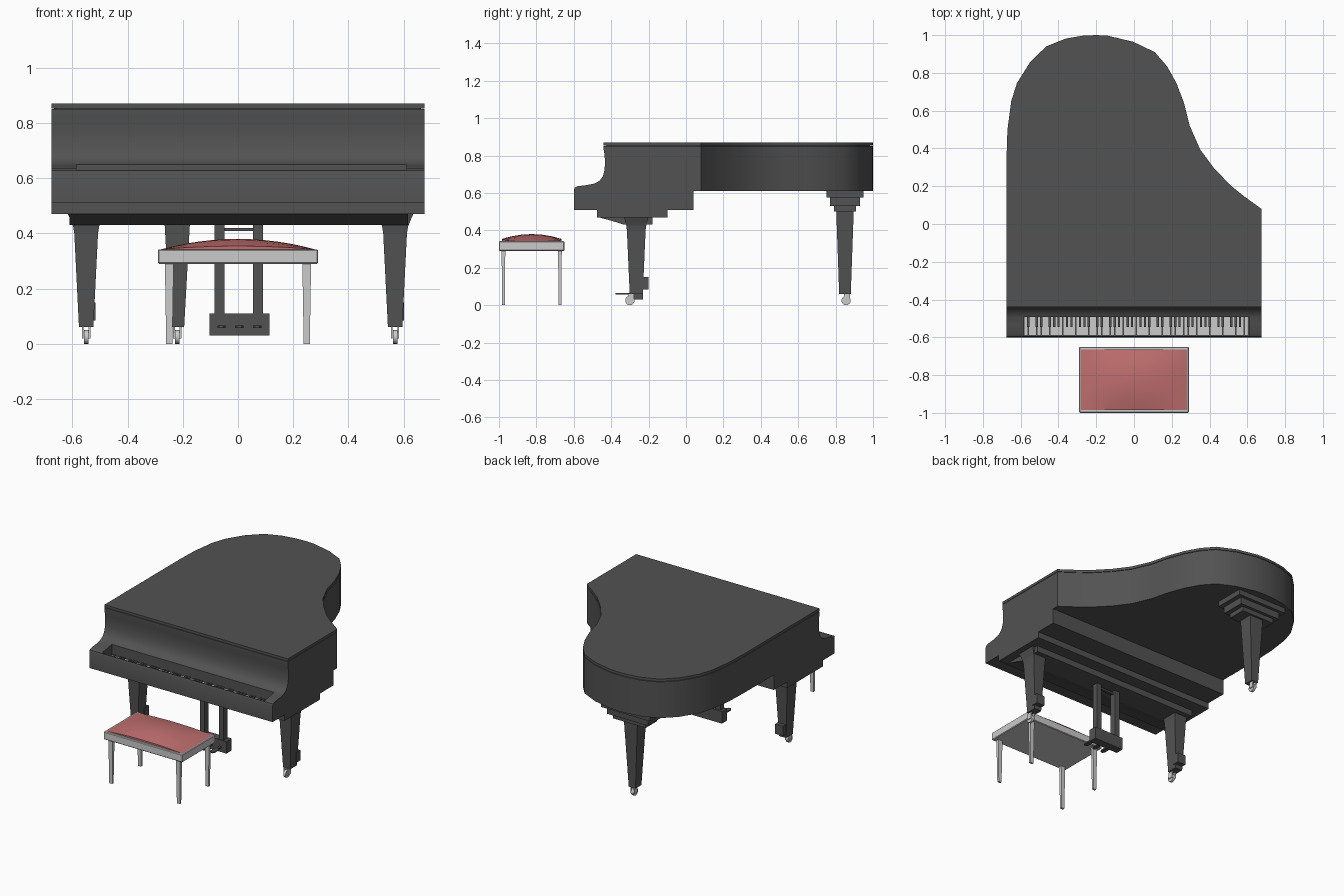
import bpy, bmesh, math
from mathutils import Vector, Matrix

if "Cube" in bpy.data.objects:
    bpy.data.objects.remove(bpy.data.objects["Cube"])


def material(name, rgb):
    m = bpy.data.materials.new(name)
    m.diffuse_color = (*rgb, 1)
    m.use_nodes = True
    m.node_tree.nodes["Principled BSDF"].inputs["Base Color"].default_value = m.diffuse_color
    return m


BLACK = material("black lacquer", (0.085, 0.085, 0.085))
RED = material("red cushion", (0.52, 0.155, 0.155))


def finish(name, bm, mat=None, smooth=False):
    bmesh.ops.recalc_face_normals(bm, faces=bm.faces)
    me = bpy.data.meshes.new(name)
    bm.to_mesh(me)
    bm.free()
    ob = bpy.data.objects.new(name, me)
    bpy.context.collection.objects.link(ob)
    if mat:
        me.materials.append(mat)
    if smooth:
        bpy.ops.object.select_all(action='DESELECT')
        ob.select_set(True)
        bpy.context.view_layer.objects.active = ob
        bpy.ops.object.shade_smooth_by_angle(angle=math.radians(30))
    return ob


def add_loft(bm, rings):
    """Closed skin through rings of equal point counts, capped at both ends."""
    vs = [[bm.verts.new(p) for p in r] for r in rings]
    n = len(vs[0])
    for a, b in zip(vs, vs[1:]):
        for i in range(n):
            j = (i + 1) % n
            bm.faces.new((a[i], a[j], b[j], b[i]))
    bm.faces.new(vs[0][::-1])
    bm.faces.new(vs[-1])


def rect(x, y, z, hx, hy):
    return [(x - hx, y - hy, z), (x + hx, y - hy, z), (x + hx, y + hy, z), (x - hx, y + hy, z)]


def add_box(bm, x0, x1, y0, y1, z0, z1):
    x, y, hx, hy = (x0 + x1) / 2, (y0 + y1) / 2, (x1 - x0) / 2, (y1 - y0) / 2
    add_loft(bm, [rect(x, y, z0, hx, hy), rect(x, y, z1, hx, hy)])


def box(name, *dims, mat=None):
    bm = bmesh.new()
    add_box(bm, *dims)
    return finish(name, bm, mat)


def extrude_x(name, yz, x0, x1, mat, smooth=True):
    bm = bmesh.new()
    add_loft(bm, [[(x, y, z) for y, z in yz] for x in (x0, x1)])
    return finish(name, bm, mat, smooth)


def extrude_z(name, xy, z0, z1, mat):
    bm = bmesh.new()
    add_loft(bm, [[(x, y, z) for x, y in xy] for z in (z0, z1)])
    return finish(name, bm, mat, True)


# Curved plan of the case, from right shoulder round the tail to the left side
W = 0.675
curve = [(W, .08), (.585, .145), (.51, .205), (.42, .30), (.35, .395), (.295, .52), (.265, .64),
         (.225, .745), (.175, .835), (.11, .91), (-.005, .965), (-.14, .997), (-.2, 1.0), (-.27, .997),
         (-.36, .982), (-.465, .94), (-.55, .857), (-.62, .745), (-.65, .65), (-.67, .5), (-W, .35)]
extrude_z("curved_case", [(W, .04)] + curve + [(-W, .04)], .61, .85, BLACK)
lid = extrude_z("lid", [(W, -.44)] + curve + [(-W, -.44)], .853, .87, BLACK)
inset = [(x * .985 - .002, y * .985) for x, y in curve]
extrude_z("lid_seam", [(.66, -.425)] + inset + [(-.66, -.425)], .845, .856, BLACK)

# Front body with cheeks and curved fallboard
body = extrude_x("keyboard_body", [
    (-.6, .51), (-.6, .615), (-.595, .628), (-.58, .636), (-.53, .642), (-.49, .65), (-.462, .665),
    (-.445, .688), (-.436, .72), (-.433, .76), (-.435, .8), (-.44, .83), (-.44, .85),
    (.04, .85), (.04, .51)], -W, W, BLACK)
cutter = box("key_slot_cutter", -.585, .61, -.592, -.492, .562, .75)
mod = body.modifiers.new("key slot", 'BOOLEAN')
mod.object = cutter
mod.solver = 'EXACT'
bpy.context.view_layer.objects.active = body
bpy.ops.object.modifier_apply(modifier=mod.name)
bpy.data.objects.remove(cutter)

# Stepped supports under the keyboard
box("upper_support", -W, W, -.475, -.1, .47, .51, mat=BLACK)
extrude_x("lower_support", [(-.475, .472), (-.4, .452), (-.33, .43), (-.18, .43), (-.18, .472)],
          -.61, .615, BLACK, False)

# Keys: 52 white, 36 black
x0, pitch = -.583, 1.19 / 52
white, black = bmesh.new(), bmesh.new()
for i in range(52):
    x = x0 + i * pitch
    add_box(white, x + .0006, x + pitch - .0006, -.59, -.492, .56, .579)
    if i < 51 and i % 7 in (0, 2, 3, 5, 6):
        add_box(black, x + pitch - .006, x + pitch + .006, -.545, -.492, .57, .587)
finish("white_keys", white)
finish("black_keys", black, BLACK)


def leg(name, x, y, rings, caster_y):
    bm = bmesh.new()
    add_loft(bm, [rect(x, y, z, hx, hy) for z, hx, hy in rings])
    finish(name, bm, BLACK)
    # Caster wheel and fork
    bm = bmesh.new()
    turn = Matrix.Translation((x, caster_y, .025)) @ Matrix.Rotation(math.pi / 2, 4, 'Y')
    bmesh.ops.create_cone(bm, cap_ends=True, segments=16, radius1=.025, radius2=.025,
                          depth=.016, matrix=turn)
    for s in (-1, 1):
        add_box(bm, x + s * .012 - .003, x + s * .012 + .003, caster_y - .01, caster_y + .022, .02, .062)
    finish(name + "_caster", bm, None, True)


front = [(.06, .026, .035), (.40, .043, .05), (.425, .047, .053), (.445, .055, .058), (.47, .066, .065)]
for side, x in (("left", -.55), ("right", .569)):
    leg("front_leg_" + side, x, -.266, front, -.3)
    box("leg_block_" + side, x - .025, x + .033, -.245, -.2, .085, .15, mat=BLACK)
leg("back_leg", -.22, .85, [(.06, .025, .031), (.51, .05, .047)], .856)

# Stepped mount above the back leg
for i, (hx, hy, z0, z1) in enumerate([(.18, .1, .575, .612), (.15, .08, .53, .575), (.12, .06, .5, .53)]):
    box("back_leg_mount_%d" % (i + 1), -.22 - hx, -.22 + hx, .85 - hy, .85 + hy, z0, z1, mat=BLACK)

# Pedal frame
for side, x in (("left", -.067), ("right", .073)):
    box("pedal_post_" + side, x - .018, x + .018, -.28, -.24, .1, .44, mat=BLACK)
box("pedal_crossbar", -.06, .065, -.268, -.252, .408, .42, mat=BLACK)
box("pedal_box", -.103, .114, -.285, -.23, .03, .11, mat=BLACK)
pedals = bmesh.new()
for x in (-.06, .005, .07):
    add_loft(pedals, [[(x + dx * w, y, .062 + dz) for dx, dz in ((-1, -.004), (1, -.004), (1, .004), (-1, .004))]
                      for y, w in ((-.378, .008), (-.365, .015), (-.335, .015), (-.31, .008), (-.27, .008))])
finish("pedals", pedals, BLACK)

# Bench
seat = box("bench_seat", -.29, .29, -1.0, -.65, .29, .342)
bev = seat.modifiers.new("soft edges", 'BEVEL')
bev.width, bev.segments = .004, 1
legs = bmesh.new()
for x in (-.249, .249):
    for y in (-.976, -.674):
        add_loft(legs, [rect(x, y, 0, .011, .007), rect(x, y, .3, .016, .01)])
finish("bench_legs", legs)

# Domed cushion
bm = bmesh.new()
bmesh.ops.create_grid(bm, x_segments=12, y_segments=6, size=1)
for v in bm.verts:
    u, w = v.co.x, v.co.y
    v.co = Vector((u * .28, -.825 + w * .16, .342 + (1 - u * u) * (.012 + .026 * (1 - w * w))))
edge = [e for e in bm.edges if e.is_boundary]
skirt = bmesh.ops.extrude_edge_only(bm, edges=edge)["geom"]
for v in skirt:
    if isinstance(v, bmesh.types.BMVert):
        v.co.z = .335
bmesh.ops.holes_fill(bm, edges=[e for e in bm.edges if e.is_boundary])
finish("bench_cushion", bm, RED, True)
